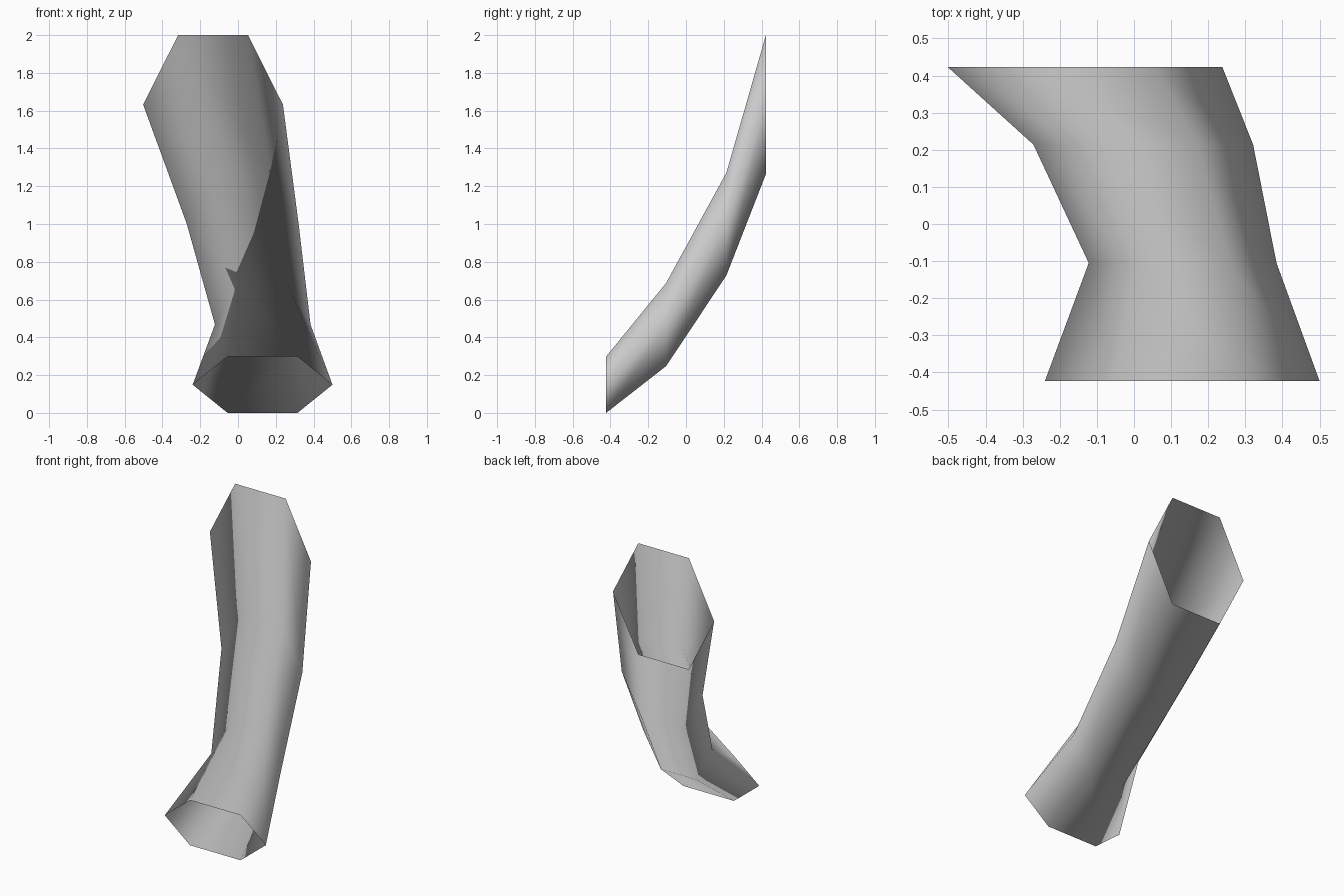
import bpy, bmesh, math

if "Cube" in bpy.data.objects:
    bpy.data.objects.remove(bpy.data.objects["Cube"])

# Plain grey surface
grey = bpy.data.materials.new("grey")
grey.diffuse_color = (0.6, 0.6, 0.6, 1)
grey.use_nodes = True
grey.node_tree.nodes["Principled BSDF"].inputs["Base Color"].default_value = grey.diffuse_color

# Hexagonal sections along the bent tube: y, centre x, centre z, half width, half height
sections = [
    (-0.423, 0.130, 0.149, 0.370, 0.149),
    (-0.105, 0.131, 0.468, 0.253, 0.220),
    (0.214, 0.025, 1.000, 0.296, 0.272),
    (0.423, -0.132, 1.632, 0.370, 0.368),
]
SIDES = 6
angles = [math.tau * i / SIDES for i in range(SIDES)]

# Open bent tube, skinned section by section
bm = bmesh.new()
rings = []
for y, cx, cz, half_w, half_h in sections:
    rings.append([bm.verts.new((cx + half_w * math.cos(a), y,
                                cz + half_h * math.sin(a) / math.sin(math.pi / 3)))
                  for a in angles])
for lower, upper in zip(rings, rings[1:]):
    for i in range(SIDES):
        j = (i + 1) % SIDES
        bm.faces.new((lower[i], upper[i], upper[j], lower[j])).smooth = True

mesh = bpy.data.meshes.new("bent_tube")
bm.to_mesh(mesh)
bm.free()
mesh.materials.append(grey)

# Smooth shading rounded within each section, straight along the tube
mesh.normals_split_custom_set_from_vertices(
    [(math.cos(a), 0, math.sin(a)) for _ in sections for a in angles])

tube = bpy.data.objects.new("bent_tube", mesh)
bpy.context.collection.objects.link(tube)
